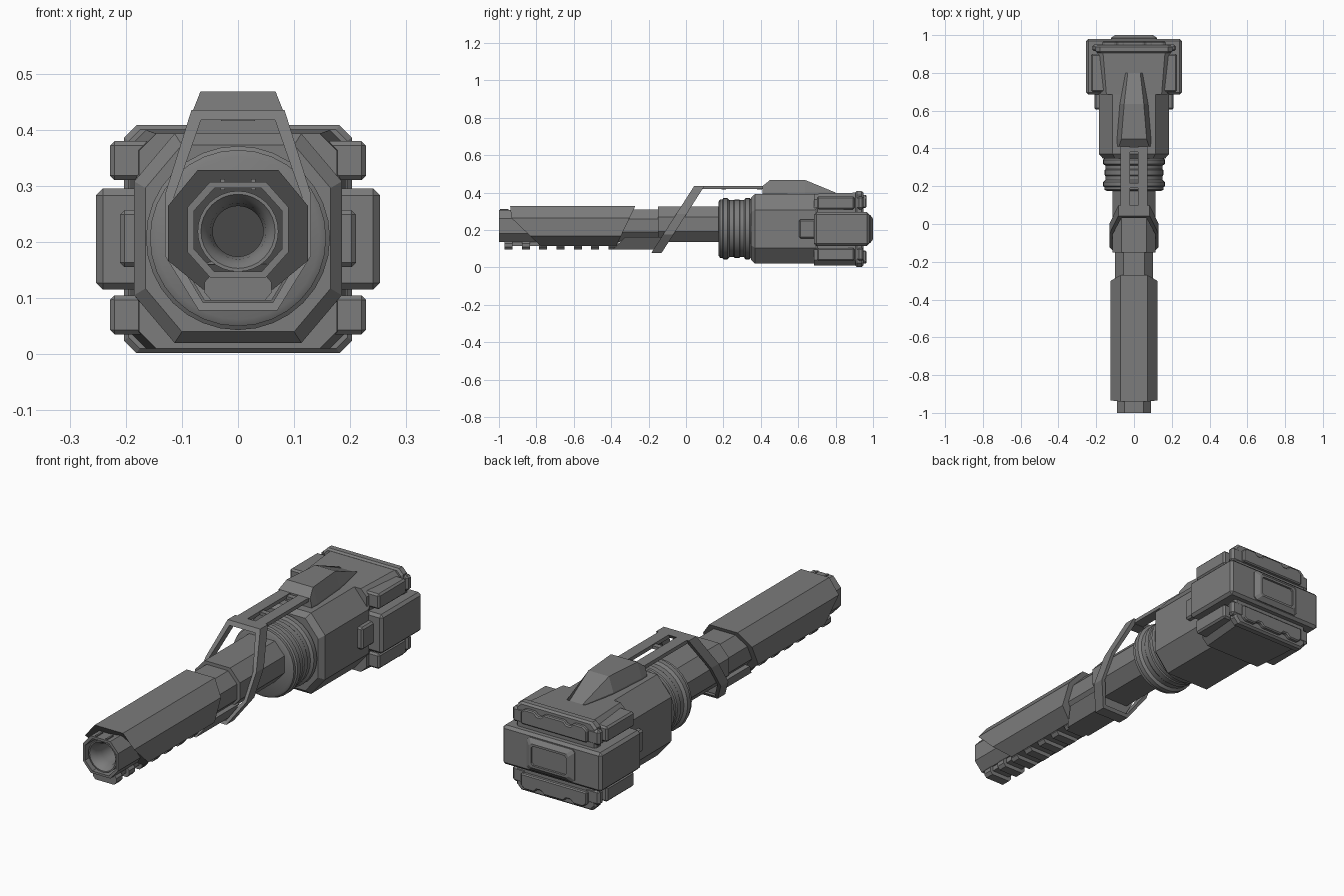
import bpy, bmesh, math

cube = bpy.data.objects.get("Cube")
if cube:
    bpy.data.objects.remove(cube, do_unlink=True)

grey = bpy.data.materials.new("gunmetal_grey")
grey.use_nodes = True
colour = (0.2, 0.2, 0.2, 1)
grey.diffuse_color = colour
grey.node_tree.nodes["Principled BSDF"].inputs["Base Color"].default_value = colour


def finish(name, bm, bevel=0, smooth=False):
    bmesh.ops.recalc_face_normals(bm, faces=bm.faces)
    mesh = bpy.data.meshes.new(name)
    bm.to_mesh(mesh)
    bm.free()
    mesh.materials.append(grey)
    ob = bpy.data.objects.new(name, mesh)
    bpy.context.collection.objects.link(ob)
    if bevel:
        mod = ob.modifiers.new("edge_chamfer", "BEVEL")
        mod.width, mod.segments = bevel, 1
    if smooth:
        bpy.ops.object.select_all(action="DESELECT")
        ob.select_set(True)
        bpy.context.view_layer.objects.active = ob
        bpy.ops.object.shade_smooth_by_angle(angle=math.radians(35))
    return ob


def loft(name, sections, closed=False, bevel=0, smooth=False):
    """Skin (y, [(x, z)...]) sections; y may be a function of z."""
    bm = bmesh.new()
    rings = [[bm.verts.new((x, y(z) if callable(y) else y, z)) for x, z in pts]
             for y, pts in sections]
    pairs = list(zip(rings, rings[1:]))
    if closed:
        pairs.append((rings[-1], rings[0]))
    else:
        bm.faces.new(rings[0])
        bm.faces.new(rings[-1])
    for a, b in pairs:
        for i in range(len(a)):
            j = (i + 1) % len(a)
            bm.faces.new((a[i], a[j], b[j], b[i]))
    return finish(name, bm, bevel, smooth)


def box(name, x, y, z, bevel=0):
    pts = [(x[0], z[0]), (x[1], z[0]), (x[1], z[1]), (x[0], z[1])]
    return loft(name, [(y[0], pts), (y[1], pts)], bevel=bevel)


def sides(name, x, y, z, bevel=0):
    box("left_" + name, x, y, z, bevel)
    box("right_" + name, (-x[1], -x[0]), y, z, bevel)


def mirror(half):
    """Right half of an outline, bottom to top, made whole."""
    return half + [(-x, z) for x, z in reversed(half)]


def octagon(w, z0, z1, cx, cz):
    return mirror([(w - cx, z0), (w, z0 + cz), (w, z1 - cz), (w - cx, z1)])


def circle(r, z, n=32):
    return [(r * math.cos(math.tau * i / n), z + r * math.sin(math.tau * i / n))
            for i in range(n)]


# Barrel tip: octagonal tube with a flared bore
tip = octagon(0.09, 0.137, 0.307, 0.04, 0.045)
rim = octagon(0.078, 0.147, 0.296, 0.036, 0.04)
loft("barrel_tip", [(-0.35, tip), (-1.0, tip), (-1.0, rim), (-0.985, rim), (-0.35, rim)],
     closed=True)
funnel = [(-0.985, 0.066), (-0.975, 0.058), (-0.96, 0.05), (-0.93, 0.045), (-0.8, 0.045),
          (-0.8, 0.072), (-0.985, 0.072)]
loft("muzzle_bore", [(y, circle(r, 0.219)) for y, r in funnel], closed=True, smooth=True)
box("bore_end", (-0.07, 0.07), (-0.82, -0.8), (0.16, 0.28))
sides("sight_tick", (0.023, 0.031), (-0.995, -0.95), (0.293, 0.312))

# Shroud over the barrel, cut on a slant at both ends
shroud = mirror([(0.062, 0.115), (0.125, 0.167), (0.125, 0.264), (0.072, 0.328)])
loft("barrel_shroud", [(lambda z: -0.94 + 1.05 * max(0, 0.27 - z), shroud),
                       (lambda z: -0.27 + 0.48 * (z - 0.33), shroud)])

# Inner barrel segments
seg = octagon(0.1, 0.14, 0.31, 0.045, 0.05)
loft("barrel_middle", [(-0.4, seg), (-0.14, seg)])
seg = octagon(0.115, 0.137, 0.325, 0.05, 0.055)
loft("barrel_rear", [(-0.15, seg), (0.2, seg)])

# Underside rail with teeth, and the smooth keel behind it
box("rail_base", (-0.045, 0.045), (-0.97, -0.36), (0.115, 0.145))
for i in range(7):
    y = -0.97 + i * 0.0925
    loft("rail_tooth", [(y, octagon(0.06, 0.096, 0.142, 0.012, 0.014)),
                        (y + 0.043, octagon(0.06, 0.096, 0.142, 0.012, 0.014))])
keel = mirror([(0.06, 0.096), (0.1, 0.163)])
loft("keel", [(lambda z: -0.39 + (z - 0.096), keel), (-0.13, keel)])

# Slanted carrying strap around the barrel, with its upper arms
outer = mirror([(0.07, 0.078), (0.13, 0.175), (0.13, 0.285), (0.083, 0.435)])
inner = mirror([(0.062, 0.092), (0.114, 0.18), (0.114, 0.28), (0.066, 0.417)])


def front(z):
    return -0.185 + 0.64 * (z - 0.078)


def back(z):
    return front(z) + 0.055


loft("strap", [(front, outer), (back, outer), (back, inner), (front, inner)], closed=True)
sides("strap_arm", (0.02, 0.072), (0.07, 0.44), (0.418, 0.435))
for y in (0.19, 0.38):
    box("arm_bridge", (-0.03, 0.03), (y, y + 0.025), (0.416, 0.43))

# Round collar between barrel and body
collar = [(0.175, 0.145), (0.182, 0.157), (0.195, 0.157), (0.2, 0.164), (0.222, 0.164),
          (0.232, 0.152), (0.255, 0.152), (0.26, 0.156), (0.285, 0.156), (0.29, 0.152),
          (0.31, 0.152), (0.318, 0.164), (0.34, 0.164), (0.347, 0.157), (0.37, 0.157)]
loft("collar", [(y, circle(r, 0.207)) for y, r in collar], smooth=True)

# Main body and rear flange
full = octagon(0.185, 0.02, 0.393, 0.072, 0.085)
loft("body", [(0.347, octagon(0.165, 0.04, 0.373, 0.065, 0.077)), (0.37, full),
              (0.69, full), (0.71, octagon(0.172, 0.03, 0.39, 0.045, 0.06))])
loft("rear_body", [(0.685, octagon(0.176, 0.01, 0.393, 0.03, 0.03)),
                   (0.92, octagon(0.195, 0.01, 0.4, 0.03, 0.03))])
flange = octagon(0.203, 0.002, 0.408, 0.022, 0.022)
lip = octagon(0.195, 0.01, 0.4, 0.02, 0.02)
loft("rear_flange", [(0.905, lip), (0.913, flange), (0.938, flange), (0.948, lip)])

# Side blocks and pods
box("rear_crossbar", (-0.253, 0.253), (0.685, 0.98), (0.115, 0.295), 0.012)
sides("side_latch", (0.15, 0.21), (0.605, 0.72), (0.155, 0.257), 0.008)
for z in (0.035, 0.31):
    sides("side_pod", (0.15, 0.228), (0.7, 0.9), (z, z + 0.07), 0.008)
    sides("pod_end", (0.15, 0.222), (0.915, 0.95), (z, z + 0.07), 0.01)

# Notched back panels, above and below the crossbar
notched = [(0.05, 0.07), (0.065, 0.055), (0.085, 0.055), (0.1, 0.07), (0.15, 0.07),
           (0.168, 0.055), (0.168, 0.0)]
for name, base, sign in (("upper", 0.318, 1), ("lower", 0.09, -1)):
    pts = mirror([(x, base + sign * h) for x, h in notched])
    loft(name + "_back_panel", [(0.94, pts), (0.965, pts)], bevel=0.005)

# Raised back hatch: frame and centre plate
hatch = octagon(0.122, 0.13, 0.28, 0.012, 0.012)
small = octagon(0.1, 0.15, 0.26, 0.01, 0.01)
well = octagon(0.09, 0.16, 0.25, 0.01, 0.01)
loft("hatch", [(0.97, hatch), (0.985, hatch), (1.0, small), (1.0, well), (0.99, well)])

# Top fin, narrowing towards the rear
fin = [(0.41, 0.088, 0.08, 0.435), (0.45, 0.09, 0.067, 0.468),
       (0.635, 0.075, 0.052, 0.468), (0.8, 0.045, 0.033, 0.396)]
loft("top_fin", [(y, mirror([(base, 0.37), (base, 0.4), (top, z)])) for y, base, top, z in fin])
